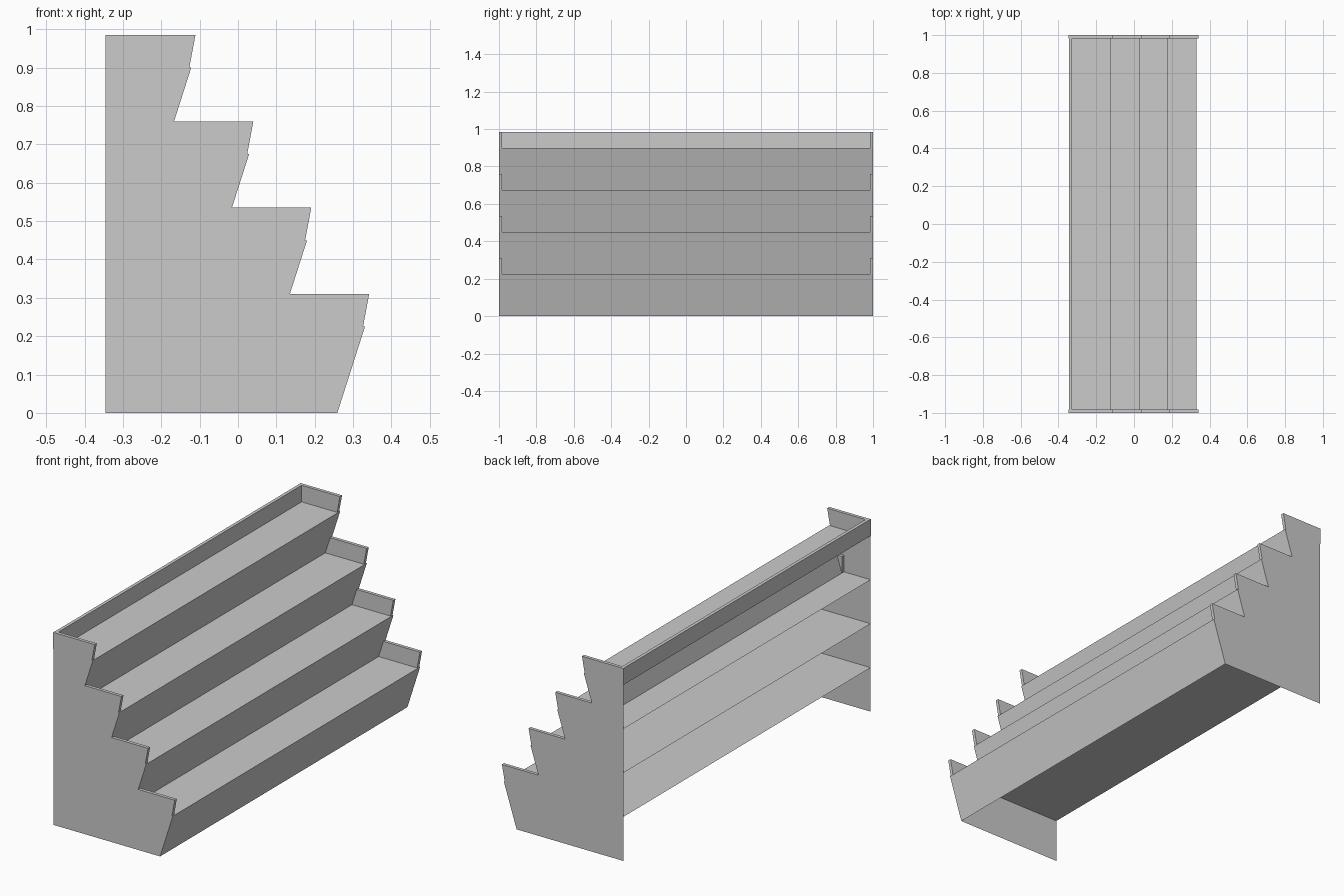
import bpy, bmesh

if "Cube" in bpy.data.objects:
    bpy.data.objects.remove(bpy.data.objects["Cube"])

BACK, STEP_X, STEP_Z, LEAN = -0.345, 0.151, 0.225, 0.072
LIP_T, LIP_H = 0.017, 0.085
TIERS = 4


def finish(name, bm):
    bmesh.ops.recalc_face_normals(bm, faces=bm.faces)
    mesh = bpy.data.meshes.new(name)
    bm.to_mesh(mesh)
    bm.free()
    obj = bpy.data.objects.new(name, mesh)
    bpy.context.collection.objects.link(obj)
    return obj


def prism(name, profile, y0, y1):
    """Solid from an xz profile between two y positions."""
    bm = bmesh.new()
    face = bm.faces.new([bm.verts.new((x, y0, z)) for x, z in profile])
    ext = bmesh.ops.extrude_face_region(bm, geom=[face])
    for v in ext["geom"]:
        if isinstance(v, bmesh.types.BMVert):
            v.co.y = y1
    return finish(name, bm)


def sheet(name, path, y0, y1):
    """Thin folded sheet along an open xz path."""
    bm = bmesh.new()
    rows = [(bm.verts.new((x, y0, z)), bm.verts.new((x, y1, z))) for x, z in path]
    for (a, b), (c, d) in zip(rows, rows[1:]):
        bm.faces.new((a, b, d, c))
    return finish(name, bm)


def mirror_y(obj):
    m = obj.modifiers.new("mirror", "MIRROR")
    m.use_axis = (False, True, False)
    m.use_mirror_merge = False


# Stepped shelves with leaning fronts, and thick end lips on each
outline = [(BACK, 0)]
for i in range(TIERS):
    z = STEP_Z * (i + 1)
    front = 0.331 - STEP_X * i
    sheet(f"shelf_{i + 1}", [(BACK, z), (front, z), (front - LEAN, z - STEP_Z)], -1, 1)
    outline += [(front - LEAN, z - STEP_Z), (front, z)]
    top = 0.342 - STEP_X * i
    rear = top - 0.235
    lip = prism(f"end_lip_{i + 1}",
                [(rear, z), (top - 0.016, z), (top, z + LIP_H), (rear, z + LIP_H)],
                1 - LIP_T, 1)
    mirror_y(lip)
outline.append((BACK, STEP_Z * TIERS))

# Thin stepped side panels
bm = bmesh.new()
bm.faces.new([bm.verts.new((x, 1, z)) for x, z in outline])
mirror_y(finish("side_panel", bm))

# Back rail on the top shelf
zt = STEP_Z * TIERS
prism("back_rail", [(BACK, zt), (BACK + LIP_T, zt),
                    (BACK + LIP_T, zt + LIP_H), (BACK, zt + LIP_H)],
      -1 + LIP_T, 1 - LIP_T)
